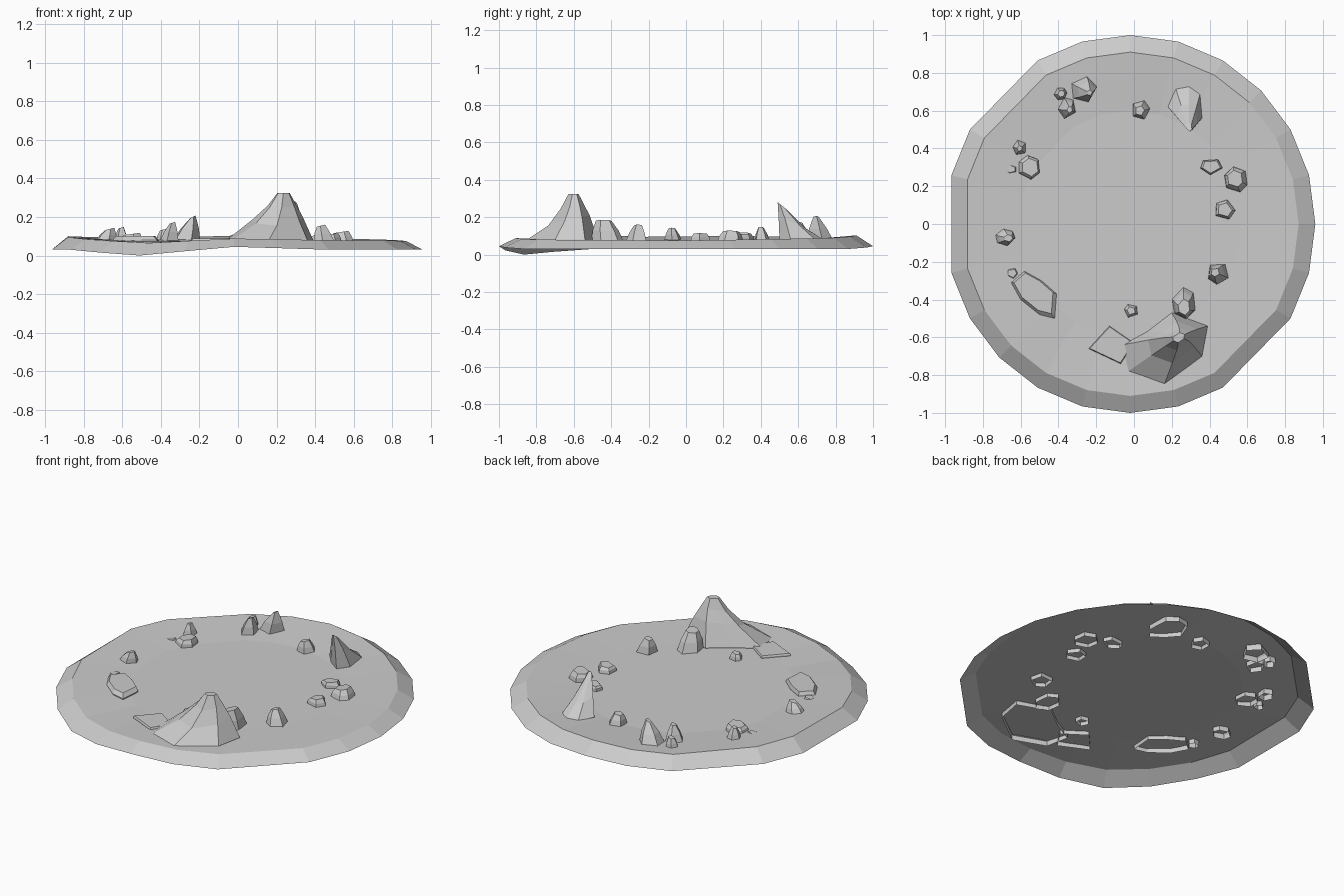
import bpy, bmesh, math, random

if "Cube" in bpy.data.objects:
    bpy.data.objects.remove(bpy.data.objects["Cube"])
random.seed(4)

CX, SX = -0.02, 0.98      # disc centre and slight x squash


def finish(bm, name):
    bmesh.ops.recalc_face_normals(bm, faces=bm.faces)
    me = bpy.data.meshes.new(name)
    bm.to_mesh(me)
    bm.free()
    ob = bpy.data.objects.new(name, me)
    bpy.context.collection.objects.link(ob)
    return ob


def loft(name, rings):
    """Open-bottomed shell through equal-length rings, capped at the last ring."""
    bm = bmesh.new()
    vs = [[bm.verts.new(p) for p in r] for r in rings]
    n = len(vs[0])
    for a, b in zip(vs, vs[1:]):
        for i in range(n):
            j = (i + 1) % n
            bm.faces.new((a[i], a[j], b[j], b[i]))
    bm.faces.new(vs[-1])
    return finish(bm, name)


def spread(angle, table):
    """Interpolate a height from an {angle: height} table."""
    ks = sorted(table)
    for a, b in zip(ks, ks[1:]):
        if a <= angle <= b:
            t = (angle - a) / (b - a)
            return table[a] * (1 - t) + table[b] * t


# ground disc: sloped skirt around an uneven plate, open underneath
outer_z = {0: .03, 60: .03, 90: .045, 120: .03, 210: .03, 240: 0, 270: .045, 300: .03, 360: .03}
inner_z = {0: .075, 60: .09, 90: .103, 120: .09, 165: .1, 195: .095, 240: .065,
           270: .088, 300: .08, 360: .075}
angles = [a for a in range(0, 360, 15) if a not in (135, 180, 315)]


def ring(r, heights):
    return [(CX + SX * r * math.cos(math.radians(a)), r * math.sin(math.radians(a)),
             spread(a, heights)) for a in angles]


bm = bmesh.new()
lo = [bm.verts.new(p) for p in ring(1.0, outer_z)]
hi = [bm.verts.new(p) for p in ring(0.91, inner_z)]
mid = [bm.verts.new((x, y, .074)) for x, y, z in ring(0.6, inner_z)]
for i in range(len(angles)):
    j = (i + 1) % len(angles)
    bm.faces.new((lo[i], lo[j], hi[j], hi[i]))
    bm.faces.new((hi[i], hi[j], mid[j], mid[i]))
bm.faces.new(mid)
finish(bm, "ground_disc")


def outline_rock(name, base, levels, bottom=0.05):
    """Rock from a base outline; levels = (scale, centre x, centre y, z, tilt in y)."""
    n = len(base)
    mx, my = sum(p[0] for p in base) / n, sum(p[1] for p in base) / n
    rings = [[(x, y, bottom) for x, y in base], [(x, y, .08) for x, y in base]]
    for s, cx, cy, z, tilt in levels:
        rings.append([(cx + (x - mx) * s, cy + (y - my) * s, z + tilt * (y - my) * s)
                      for x, y in base])
    return loft(name, rings)


# tall peak at the front
outline_rock("main_peak",
             [(-.06, -.64), (.07, -.57), (.2, -.47), (.39, -.54), (.36, -.7), (.16, -.85), (-.03, -.78)],
             [(.58, .2, -.62, .185, .25), (.32, .225, -.605, .26, .2), (.14, .235, -.6, .325, 0)])

# leaning rock at the back
outline_rock("leaning_rock",
             [(.18, .62), (.22, .72), (.29, .735), (.35, .69), (.36, .56), (.31, .5), (.24, .55)],
             [(.6, .285, .57, .17, -.4), (.2, .29, .515, .26, -.8)])

# wide flat-topped rock at the left
outline_rock("flat_rock",
             [(-.65, -.31), (-.58, -.25), (-.49, -.3), (-.41, -.37), (-.42, -.5), (-.5, -.48), (-.6, -.4)],
             [(.86, -.525, -.365, .1, 0)])

# slab lying almost level with the ground
outline_rock("ground_slab", [(-.24, -.66), (-.13, -.54), (0, -.63), (-.07, -.74)],
             [(.95, -.11, -.642, .088, 0)])

# small rocks: x, y, half width, half depth, top x, top y, height, top scale
small = [
    (-.27, .715, .075, .075, -.235, .695, .2, .2),
    (-.355, .615, .05, .06, -.34, .605, .17, .3),
    (-.39, .69, .037, .037, -.385, .69, .135, .5),
    (.035, .605, .05, .055, .03, .6, .135, .5),
    (-.605, .405, .04, .045, -.605, .4, .145, .35),
    (-.555, .3, .062, .065, -.55, .3, .112, .75),
    (-.65, .29, .03, .025, -.65, .29, .085, .8),
    (.41, .305, .06, .045, .41, .305, .105, .8),
    (.54, .235, .065, .07, .535, .24, .122, .65),
    (.48, .075, .057, .055, .48, .075, .11, .7),
    (.445, -.26, .06, .06, .43, -.255, .155, .4),
    (.265, -.42, .065, .085, .265, -.44, .18, .5),
    (-.015, -.46, .038, .038, -.015, -.46, .11, .6),
    (-.645, -.26, .03, .03, -.645, -.26, .086, .8),
    (-.685, -.07, .057, .048, -.665, -.075, .138, .4),
]
for k, (x, y, rx, ry, tx, ty, h, s) in enumerate(small, 1):
    n = 5 if k % 3 else 6
    start = random.uniform(0, math.tau)
    base = []
    for i in range(n):
        a = start + math.tau * (i + random.uniform(-.15, .15)) / n
        base.append((rx * math.cos(a), ry * math.sin(a)))
    m = (s + 1) / 2 + .08
    loft(f"small_rock_{k}", [
        [(x + u, y + v, .05) for u, v in base],
        [(x + u, y + v, .075) for u, v in base],
        [((x + tx) / 2 + u * m, (y + ty) / 2 + v * m, .075 + (h - .075) * .5) for u, v in base],
        [(tx + u * s, ty + v * s, h + .1 * u) for u, v in base]])
